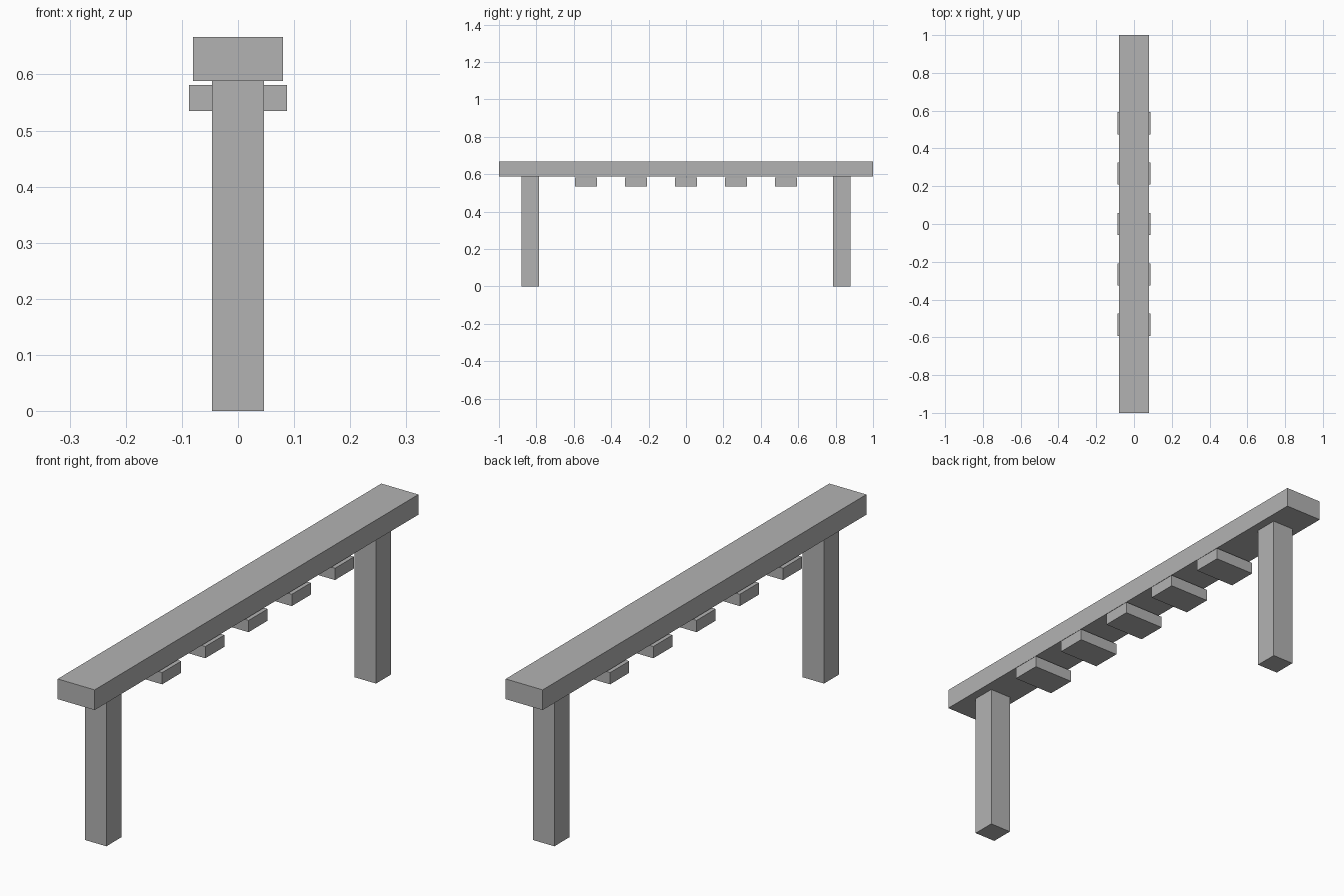
import bpy

cube = bpy.data.objects.get("Cube")
if cube:
    bpy.data.objects.remove(cube, do_unlink=True)

# Single grey material
grey = bpy.data.materials.new("plain grey")
grey.use_nodes = True
color = (0.45, 0.45, 0.45, 1)
grey.diffuse_color = color
grey.node_tree.nodes["Principled BSDF"].inputs["Base Color"].default_value = color


def box(name, width, depth, bottom, top, y=0):
    """Box centred on x = 0, spanning bottom to top."""
    bpy.ops.mesh.primitive_cube_add(size=1, location=(0, y, (bottom + top) / 2))
    obj = bpy.context.object
    obj.name = name
    obj.scale = (width, depth, top - bottom)
    bpy.ops.object.transform_apply(location=False, rotation=False, scale=True)
    obj.data.materials.append(grey)
    return obj


BEAM_BOTTOM = 0.588

# Long top beam
box("top_beam", 0.16, 2, BEAM_BOTTOM, 0.667)

# Square legs near both ends
for name, side in (("front_leg", -1), ("back_leg", 1)):
    box(name, 0.092, 0.092, 0, BEAM_BOTTOM, side * 0.833)

# Row of cross blocks just under the beam
for i in range(5):
    box(f"cross_block_{i + 1}", 0.174, 0.118, 0.535, 0.581, (i - 2) * 0.267)
